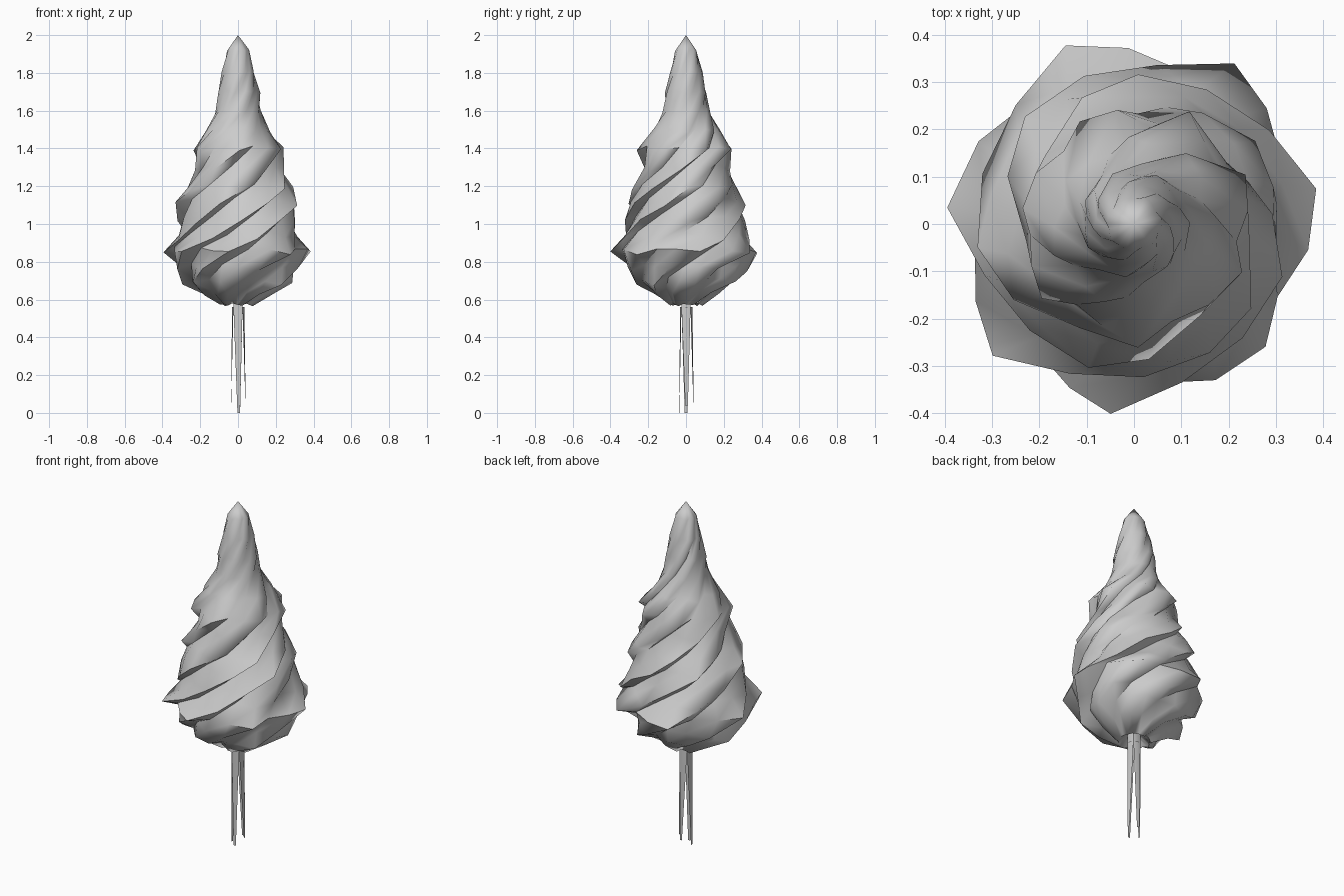
import bpy, bmesh, math, random
from mathutils import Vector

if "Cube" in bpy.data.objects:
    bpy.data.objects.remove(bpy.data.objects["Cube"])

random.seed(11)


def finish(bm, name, angle=40):
    me = bpy.data.meshes.new(name)
    bmesh.ops.recalc_face_normals(bm, faces=bm.faces[:])
    bm.to_mesh(me)
    bm.free()
    ob = bpy.data.objects.new(name, me)
    bpy.context.collection.objects.link(ob)
    bpy.ops.object.select_all(action='DESELECT')
    ob.select_set(True)
    bpy.context.view_layer.objects.active = ob
    bpy.ops.object.shade_smooth_by_angle(angle=math.radians(angle))
    return ob


# Foliage: twisted, fluted shell with overhanging spiral folds
profile = [(0.62, 0.03), (0.575, 0.09), (0.64, 0.19), (0.70, 0.29), (0.77, 0.325),
           (0.86, 0.40), (0.94, 0.35), (1.03, 0.325), (1.12, 0.325), (1.20, 0.295),
           (1.30, 0.24), (1.40, 0.255), (1.50, 0.18), (1.60, 0.127), (1.70, 0.115),
           (1.81, 0.088), (1.92, 0.06)]
# Each fold: angle at z = 0.85, size
folds = [(-140, 1.02), (-100, 1.01), (-46, 0.95), (8, 0.98), (55, 1.0), (108, 1.01), (172, 0.99)]
TWIST = 5.2

columns = []            # angle, radius factor, drop
for i, (a, size) in enumerate(folds):
    nxt = folds[(i + 1) % len(folds)][0] + (360 if i == len(folds) - 1 else 0)
    gap = nxt - a
    columns += [(a, size, 0.015), (a + 0.3 * gap, 0.85, -0.01), (a + 0.64 * gap, 0.93, 0.0)]

bm = bmesh.new()
rows = []
for k, (z, r) in enumerate(profile):
    ring = []
    for a, f, drop in columns:
        t = math.radians(a) + TWIST * (z - 0.85)
        fade = min(1.0, r / 0.22)
        f = 1 + (f - 1) * (0.5 + 0.5 * fade)
        rr = r * f * (1 if k == 5 else random.uniform(0.95, 1.03))
        zz = z - drop * fade + random.uniform(-0.012, 0.012) * fade
        ring.append(bm.verts.new((rr * math.cos(t), rr * math.sin(t), zz)))
    rows.append(ring)
n = len(columns)
for lo, hi in zip(rows, rows[1:]):
    for i in range(n):
        j = (i + 1) % n
        bm.faces.new((lo[i], lo[j], hi[i]))
        bm.faces.new((lo[j], hi[j], hi[i]))
tip = bm.verts.new((0, 0, 2.0))
for i in range(n):
    bm.faces.new((rows[-1][i], rows[-1][(i + 1) % n], tip))
finish(bm, "foliage", 65)

# Trunk: four thin blades joined at the top, tapering to separate feet
bm = bmesh.new()
feet = [(0.04, 0.003, 0.04), (0.005, 0.04, 0.03), (-0.037, 0.0, 0.0), (0.004, -0.036, 0.0)]
tops = [[bm.verts.new((0.034 * math.cos(math.pi / 4 + q * math.pi / 2),
                       0.034 * math.sin(math.pi / 4 + q * math.pi / 2), z))
         for q in range(4)] for z in (0.56, 0.8)]
for q, (x, y, z) in enumerate(feet):
    side = Vector((-y, x, 0)).normalized()
    p = Vector((x, y, z))
    b0 = bm.verts.new(p - side * 0.007)
    b1 = bm.verts.new(p + side * 0.007)
    mid = bm.verts.new((x * 0.85, y * 0.85, 0.56))
    right, left = tops[0][q - 1], tops[0][q]
    bm.faces.new((b0, mid, right))
    bm.faces.new((b0, b1, mid))
    bm.faces.new((b1, left, mid))
    bm.faces.new((mid, left, tops[1][q], tops[1][q - 1], right))
finish(bm, "trunk", 60)
